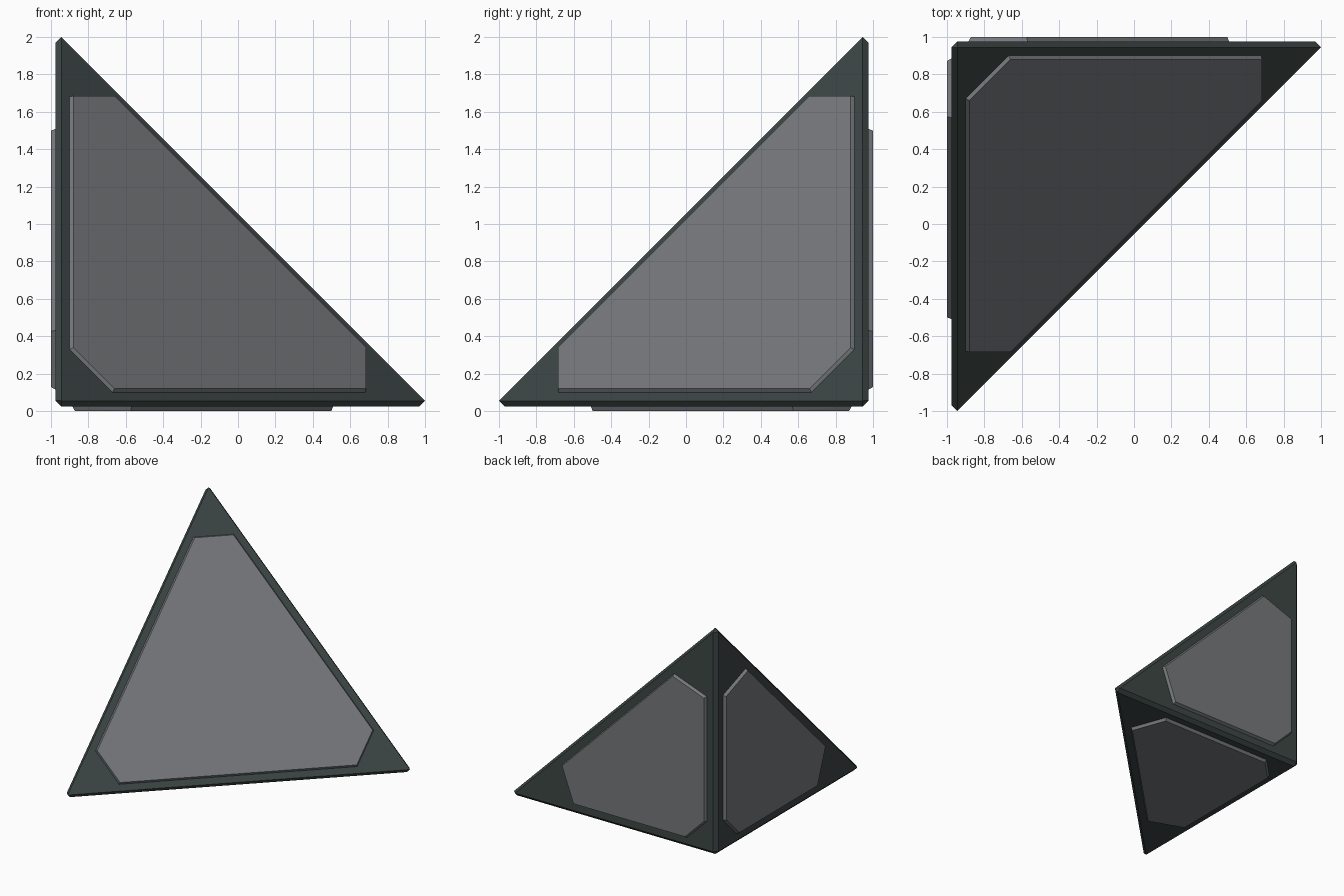
import bpy, bmesh
from itertools import permutations
from mathutils import Vector

if "Cube" in bpy.data.objects:
    bpy.data.objects.remove(bpy.data.objects["Cube"])


def material(name, color):
    m = bpy.data.materials.new(name)
    m.diffuse_color = (*color, 1)
    m.use_nodes = True
    m.node_tree.nodes["Principled BSDF"].inputs["Base Color"].default_value = m.diffuse_color
    return m


dark = material("dark green grey", (0.045, 0.061, 0.058))
grey = material("mid grey", (0.181, 0.188, 0.198))


def place(p):
    # distances from the square corner (right, forward, up) to scene position
    return Vector((p[0] - 0.975, 0.975 - p[1], p[2] + 0.025))


def solid(name, points, mat):
    # convex solid with flat faces
    bm = bmesh.new()
    for p in sorted(set(points)):
        bm.verts.new(place(p))
    bmesh.ops.convex_hull(bm, input=bm.verts[:])
    bmesh.ops.dissolve_limit(bm, angle_limit=0.01, verts=bm.verts[:], edges=bm.edges[:])
    bmesh.ops.recalc_face_normals(bm, faces=bm.faces[:])
    me = bpy.data.meshes.new(name)
    bm.to_mesh(me)
    bm.free()
    me.materials.append(mat)
    ob = bpy.data.objects.new(name, me)
    bpy.context.collection.objects.link(ob)


# Corner pyramid with chamfered edges
C = 0.03
body = list(permutations((C, C, 1.975)))
body += list(permutations((0.0, C, C))) + list(permutations((0.0, C, 1.945)))
solid("pyramid_body", body, dark)

# Large raised panel on the sloping face: wide base, narrower top
solid("slope_panel",
      list(permutations((0.075, 0.304, 1.656))) + list(permutations((0.095, 0.315, 1.66))),
      grey)


# Raised panels on the three square faces
def outline(near, cut, tip, far, mid):
    half = [(near, cut), (near, tip), (mid, far)]
    return half + [(b, a) for a, b in half]


base = outline(0.09, 0.28, 1.37, 1.485, 0.405)
top = outline(0.103, 0.285, 1.362, 1.473, 0.403)
for axis, name in enumerate(("left_panel", "back_panel", "bottom_panel")):
    pts = []
    for ring, depth in ((base, 0.0), (top, -0.025)):
        for a, b in ring:
            p = [a, b]
            p.insert(axis, depth)
            pts.append(tuple(p))
    solid(name, pts, grey)
